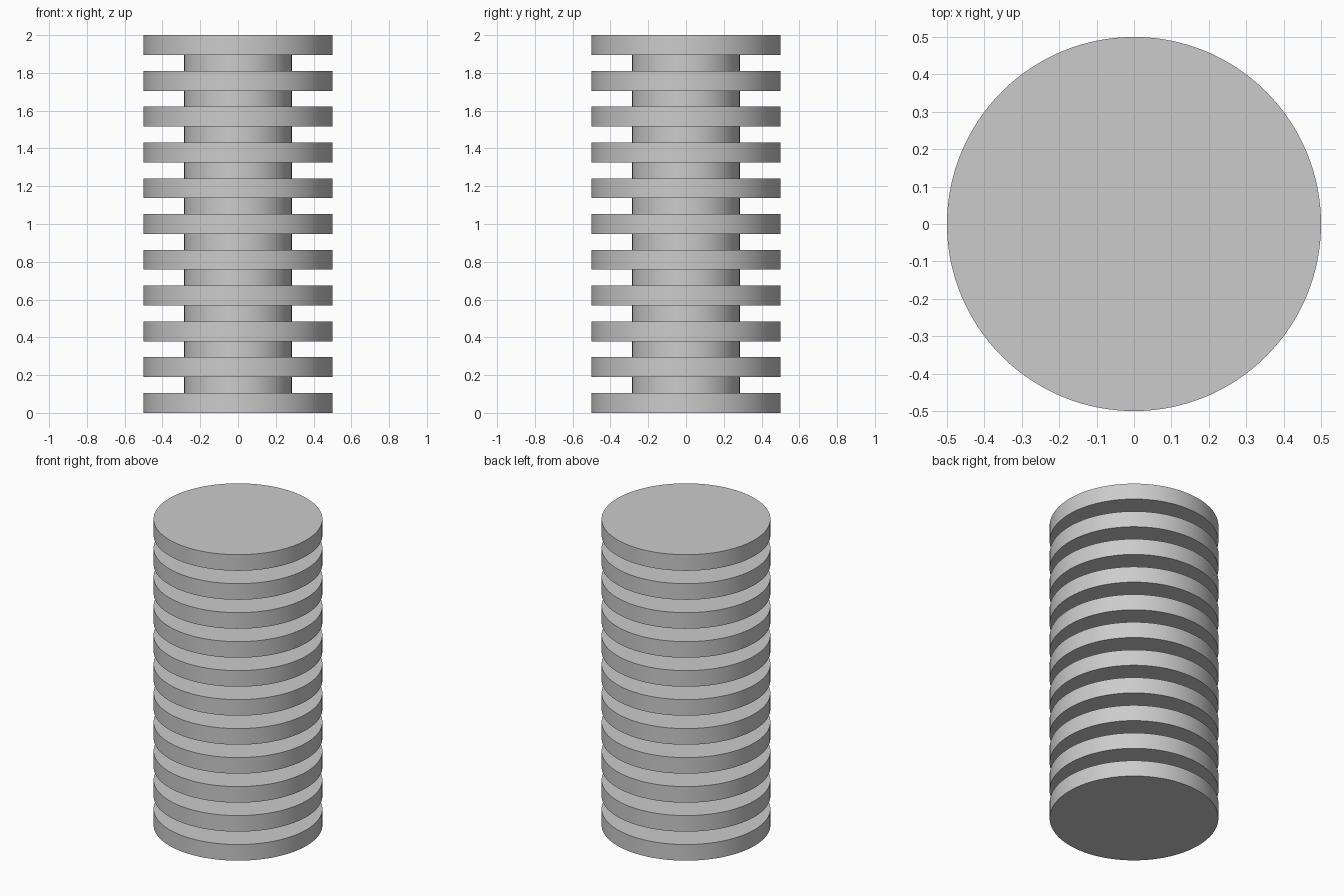
import bpy
import math

if "Cube" in bpy.data.objects:
    bpy.data.objects.remove(bpy.data.objects["Cube"])

grey = bpy.data.materials.new("light_grey")
grey.use_nodes = True
COLOUR = (0.6, 0.6, 0.6, 1)
grey.diffuse_color = COLOUR
grey.node_tree.nodes["Principled BSDF"].inputs["Base Color"].default_value = COLOUR

DISCS = 11
HEIGHT = 2.0
DISC = HEIGHT / 19          # disc thickness
GAP = 0.8 * DISC            # space between discs
PITCH = DISC + GAP


def cylinder(name, radius, bottom, depth):
    bpy.ops.mesh.primitive_cylinder_add(
        vertices=128, radius=radius, depth=depth, location=(0, 0, bottom + depth / 2))
    part = bpy.context.object
    part.name = name
    part.data.materials.append(grey)
    bpy.ops.object.shade_smooth_by_angle(angle=math.radians(30))


# Stack of wide discs with a narrow core section in each gap
for i in range(DISCS):
    cylinder(f"disc_{i + 1}", 0.5, i * PITCH, DISC)
    if i < DISCS - 1:
        cylinder(f"core_{i + 1}", 0.285, i * PITCH + DISC, GAP)
